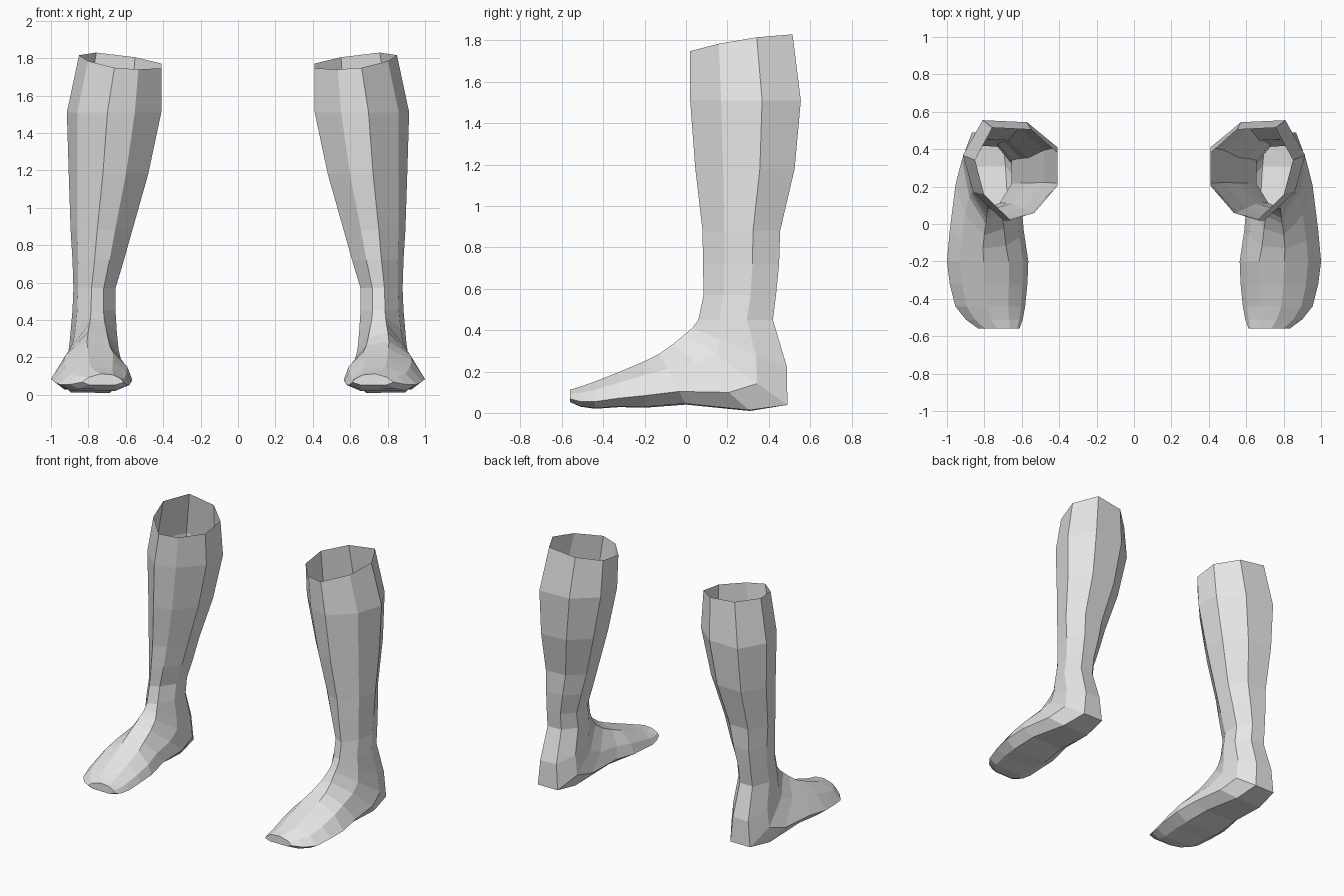
import bpy, bmesh

leather = bpy.data.materials.new("light grey")
leather.diffuse_color = (0.8, 0.8, 0.8, 1)

# Eight-sided cross-sections: u runs inner to outer, v runs front/top to back/sole
LEG = [(.57, 0), (.89, .28), (1, .65), (.79, 1), (.32, .98), (0, .73), (0, .37), (.28, .08)]
FOOT = [(.55, 0), (.84, .3), (1, .74), (.84, .98), (.2, 1), (0, .76), (.06, .45), (.24, .1)]

# Rings from rim to toe: inner x, outer x, front y, z, back y, z, foot blend, sideways tilt
RINGS = [
    (.41, .85, .02, 1.745, .515, 1.815, 0, .05),
    (.41, .915, .02, 1.51, .555, 1.51, 0, 0),
    (.48, .905, .045, 1.18, .525, 1.18, 0, 0),
    (.565, .895, .08, .88, .455, .88, 0, 0),
    (.61, .885, .082, .72, .45, .72, 0, 0),
    (.655, .88, .085, .57, .435, .57, 0, 0),
    (.655, .885, .06, .45, .42, .45, 0, 0),
    (.645, .90, .03, .41, .49, .22, .2, 0),
    (.63, .92, 0, .385, .495, .035, .5, 0),
    (.61, .955, -.06, .335, .31, .008, .8, 0),
    (.59, .985, -.13, .285, 0, .04, 1, 0),
    (.565, 1.0, -.2, .25, -.2, .025, 1, 0),
    (.57, .985, -.33, .195, -.32, .028, 1, 0),
    (.582, .955, -.44, .152, -.44, .02, 1, 0),
    (.595, .90, -.51, .127, -.51, .03, 1, 0),
    (.612, .832, -.56, .112, -.56, .052, 1, 0),
]


def ring_points(x0, x1, fy, fz, by, bz, blend, tilt):
    for (u0, v0), (u1, v1) in zip(LEG, FOOT):
        u, v = u0 + (u1 - u0) * blend, v0 + (v1 - v0) * blend
        yield x0 + (x1 - x0) * u, fy + (by - fy) * v, fz + (bz - fz) * v + tilt * (u - .5)


def make_boot(name, side):
    bm = bmesh.new()
    loops = [[bm.verts.new((side * x, y, z)) for x, y, z in ring_points(*r)] for r in RINGS]
    # shaft, heel and foot as one open-topped shell
    for a, b in zip(loops, loops[1:]):
        for i in range(8):
            j = (i + 1) % 8
            bm.faces.new((a[i], a[j], b[j], b[i]))
    # blunt toe
    bm.faces.new(loops[-1])
    bmesh.ops.recalc_face_normals(bm, faces=bm.faces)
    mesh = bpy.data.meshes.new(name)
    bm.to_mesh(mesh)
    bm.free()
    mesh.materials.append(leather)
    bpy.context.collection.objects.link(bpy.data.objects.new(name, mesh))


make_boot("right_boot", 1)
make_boot("left_boot", -1)
